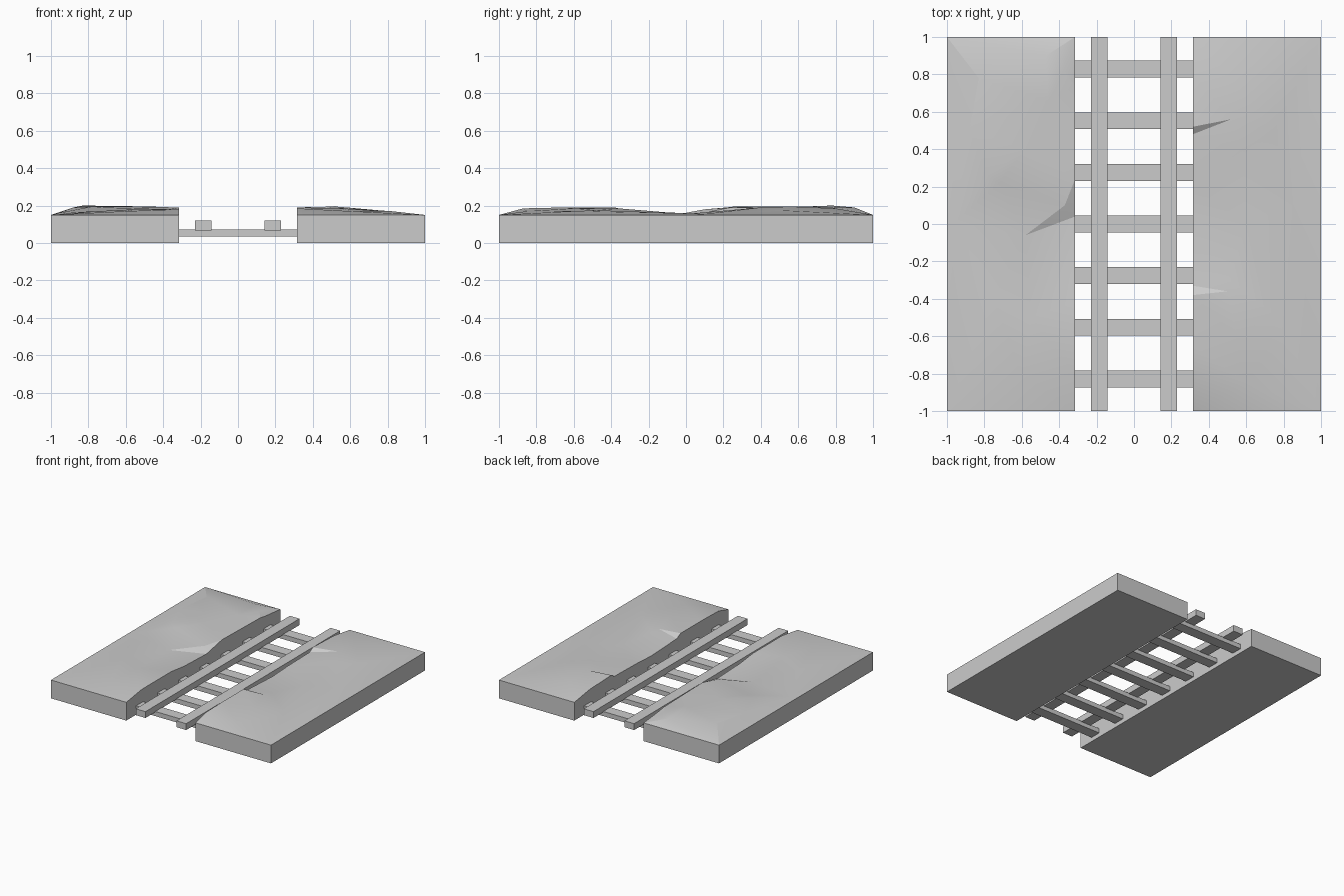
import bpy
import bmesh
from math import radians
from mathutils import Vector
from mathutils.geometry import delaunay_2d_cdt

cube = bpy.data.objects.get("Cube")
if cube:
    bpy.data.objects.remove(cube, do_unlink=True)

grey = bpy.data.materials.new("plain grey")
grey.use_nodes = True
colour = (0.6, 0.6, 0.6, 1)
grey.diffuse_color = colour
grey.node_tree.nodes["Principled BSDF"].inputs["Base Color"].default_value = colour

INNER, EDGE = 0.315, 0.15


def finish(name, bm):
    bmesh.ops.recalc_face_normals(bm, faces=bm.faces)
    mesh = bpy.data.meshes.new(name)
    bm.to_mesh(mesh)
    bm.free()
    mesh.materials.append(grey)
    obj = bpy.data.objects.new(name, mesh)
    bpy.context.collection.objects.link(obj)
    return obj


def box(name, low, high):
    bm = bmesh.new()
    bmesh.ops.create_cube(bm, size=1)
    low, high = Vector(low), Vector(high)
    for v in bm.verts:
        v.co = (low + high) / 2 + v.co * (high - low)
    return finish(name, bm)


def ground(name, side, inner, bumps):
    """Slab with flat outer rims, a wavy inner rim and a rough top."""
    rim = [(INNER, y, h) for y, h in inner]
    rim += [(INNER, -1, 0), (1, -1, 0), (1, 1, 0), (INNER, 1, 0)]
    points = [(side * x, y, EDGE + h / 100) for x, y, h in rim + bumps]
    flat = [Vector(p[:2]) for p in points]
    verts, _, faces, _, _, _ = delaunay_2d_cdt(flat, [], [], 0, 1e-5)
    heights = {(round(x, 3), round(y, 3)): z for x, y, z in points}
    bm = bmesh.new()
    top = [bm.verts.new((*v, heights[round(v.x, 3), round(v.y, 3)])) for v in verts]
    for f in faces:
        bm.faces.new([top[i] for i in f])
    # walls and underside
    result = bmesh.ops.extrude_face_region(bm, geom=bm.faces[:], use_keep_orig=True)
    for item in result["geom"]:
        if isinstance(item, bmesh.types.BMVert):
            item.co.z = 0
    obj = finish(name, bm)
    bpy.ops.object.select_all(action="DESELECT")
    obj.select_set(True)
    bpy.context.view_layer.objects.active = obj
    bpy.ops.object.shade_smooth_by_angle(angle=radians(14))


# Ground on both sides: (along, rise) for the rim, (across, along, rise) on top
ground("right_ground", -1,
       [(.8, 2), (.74, 3), (.5, 3.5), (.24, 4), (.04, 0), (-.25, 1), (-.42, 3), (-.8, 3)],
       [(.83, .78, 5), (.47, .9, 4), (.38, .82, 4), (.46, .66, 4.5), (.58, .4, 4.5),
        (.78, .26, 4.5), (.88, .5, 4), (.96, .01, 1), (.58, -.06, 0), (.72, .22, 4),
        (.37, .1, 3), (.75, -.4, 2), (.55, -.5, 3), (.6, -.8, 2)])
ground("left_ground", 1,
       [(.8, 3), (.52, 4), (.48, 1.5), (.2, 1), (0, 0), (-.33, 1.5), (-.38, 4), (-.65, 4), (-.87, 3.5)],
       [(.52, .56, 4.5), (.5, .8, 3.5), (.58, .4, 4), (.75, .5, 2.5), (.6, 0, .5),
        (.51, -.3, 3), (.5, -.36, 3.5), (.55, -.6, 3.5), (.74, -.48, 2.5),
        (.76, -.59, 2), (.82, -.6, 2), (.85, .1, .5), (.6, -.85, 2)])

# Sleepers
for i in range(7):
    y = (i - 3) * 0.276
    box(f"sleeper_{i + 1}", (-INNER, y - .045, .035), (INNER, y + .045, .073))

# Rails
for name, side in (("left_rail", 1), ("right_rail", -1)):
    x = side * .185
    box(name, (x - .044, -1, .068), (x + .044, 1, .12))
